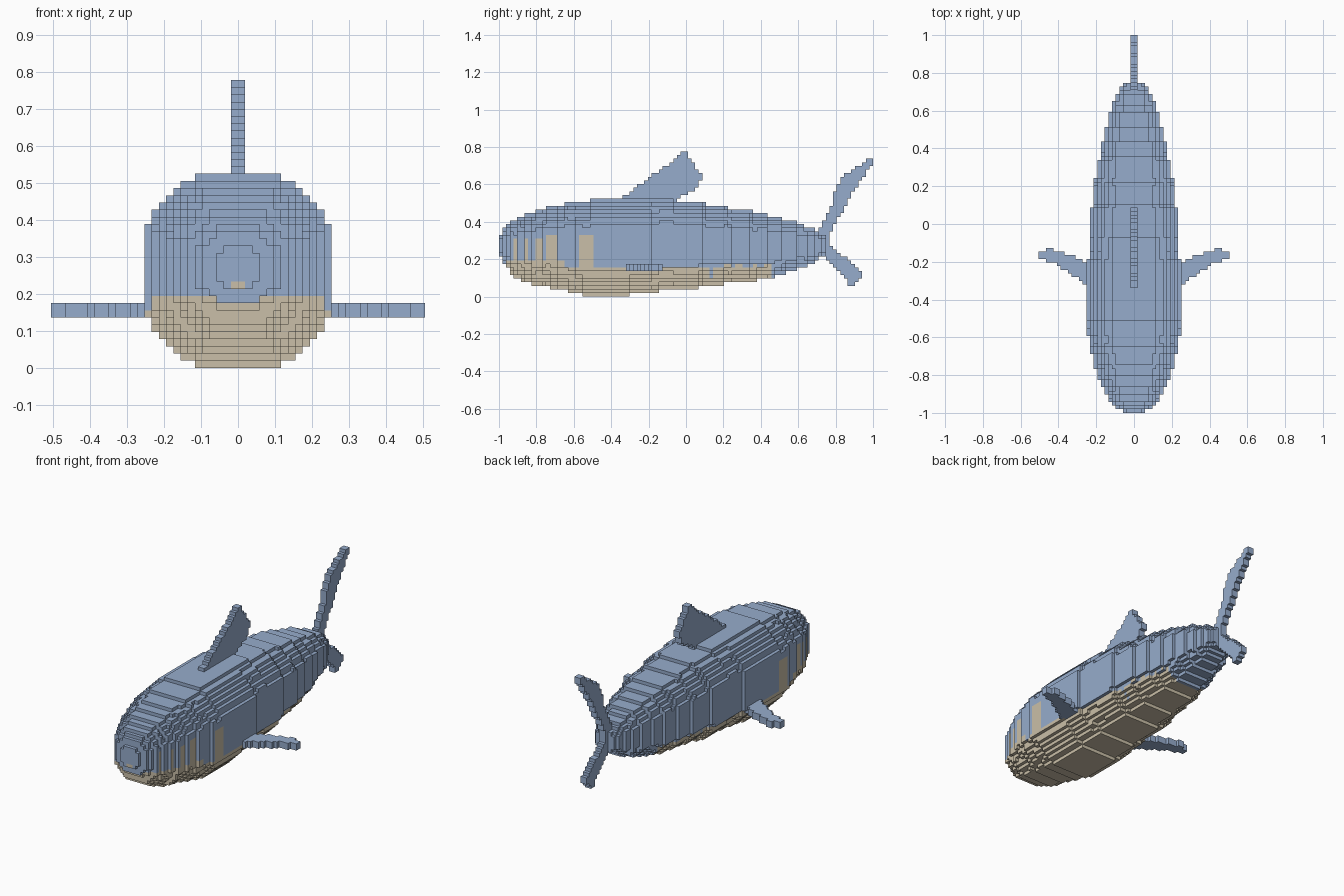
import bpy, bmesh, math
from mathutils import Vector

if "Cube" in bpy.data.objects:
    bpy.data.objects.remove(bpy.data.objects["Cube"])

V = 2 / 103  # block size


def material(name, rgb):
    m = bpy.data.materials.new(name)
    m.diffuse_color = (*rgb, 1)
    m.use_nodes = True
    m.node_tree.nodes["Principled BSDF"].inputs["Base Color"].default_value = m.diffuse_color
    return m


BLUE = material("slate blue skin", (0.305, 0.413, 0.604))
TAN = material("tan belly", (0.591, 0.521, 0.392))

DIRS = [(1, 0, 0), (-1, 0, 0), (0, 1, 0), (0, -1, 0), (0, 0, 1), (0, 0, -1)]


def block_object(name, cells, paint=None):
    """Skin a set of (i, j, k) blocks with their exposed faces and merge flat areas."""
    bm = bmesh.new()
    verts = {}

    def vert(p):
        if p not in verts:
            verts[p] = bm.verts.new((p[0] * V, -1 + p[1] * V, p[2] * V))
        return verts[p]

    for c in sorted(cells):
        for d in DIRS:
            if tuple(c[n] + d[n] for n in range(3)) in cells:
                continue
            a = [abs(n) for n in d].index(1)
            u, w = (a + 1) % 3, (a + 2) % 3
            quad = []
            for s, t in ((0, 0), (1, 0), (1, 1), (0, 1)):
                p = list(c)
                p[a] += max(d[a], 0)
                p[u] += s
                p[w] += t
                quad.append(vert(tuple(p)))
            if d[a] < 0:
                quad.reverse()
            f = bm.faces.new(quad)
            f.material_index = paint(c, d) if paint else 0
    bmesh.ops.dissolve_limit(bm, angle_limit=math.radians(1), verts=bm.verts[:],
                             edges=bm.edges[:], delimit={'MATERIAL'})
    me = bpy.data.meshes.new(name)
    bm.to_mesh(me)
    bm.free()
    me.materials.append(BLUE)
    me.materials.append(TAN)
    ob = bpy.data.objects.new(name, me)
    bpy.context.collection.objects.link(ob)
    return ob


def inside(poly, a, b):
    hit = False
    for (x0, y0), (x1, y1) in zip(poly, poly[1:] + poly[:1]):
        if (y0 > b) != (y1 > b) and a < x0 + (b - y0) * (x1 - x0) / (y1 - y0):
            hit = not hit
    return hit


def upright_fin(name, poly):
    """Two-block-thick fin on the centre plane from a (y, z) outline."""
    cells = {(i, j, k) for i in (-1, 0) for j in range(103) for k in range(42)
             if inside(poly, -1 + (j + .5) * V, (k + .5) * V)}
    return block_object(name, cells)


# Body: y, half width, bottom, top
STATIONS = [
    (-1.00, .040, .235, .315), (-.975, .085, .185, .360), (-.95, .115, .145, .385),
    (-.92, .135, .105, .410), (-.88, .160, .085, .430), (-.83, .180, .068, .450),
    (-.76, .205, .055, .470), (-.68, .228, .040, .492), (-.57, .245, .012, .505),
    (-.48, .252, .000, .522), (-.32, .252, .006, .527), (-.20, .243, .026, .524),
    (-.04, .238, .035, .513), (.07, .225, .050, .500), (.24, .203, .072, .474),
    (.36, .180, .085, .455), (.47, .157, .105, .430), (.55, .138, .130, .408),
    (.61, .120, .150, .390), (.67, .100, .178, .367), (.75, .055, .228, .322)]


def station(y):
    for a, b in zip(STATIONS, STATIONS[1:]):
        if y <= b[0]:
            t = (y - a[0]) / (b[0] - a[0])
            return [round((p + (q - p) * t) / V) for p, q in zip(a[1:], b[1:])]


body = set()
for j in range(90):
    w, lo, hi = station(-1 + (j + .5) * V)
    mid, h = (lo + hi) / 2, (hi - lo) / 2
    for k in range(lo, hi):
        for i in range(-w, w):
            if ((i + .5) / w) ** 2 + ((k + .5 - mid) / h) ** 2 <= (14 / 13) ** 2:
                body.add((i, j, k))

# Pale gill bars on the flanks: y start, y end, top
GILLS = [(-.925, -.90, .31), (-.865, -.84, .32), (-.80, -.775, .31),
         (-.75, -.69, .33), (-.575, -.50, .33)]
# Pale notches behind the belly line
NOTCHES = [(.20, .235), (.27, .30), (.36, .38), (.41, .46)]


def skin(c, d):
    i, j, k = c
    y, z = -1 + (j + .5) * V, (k + .5) * V
    if y < -.955:                                  # nose with small mouth
        return int(k == 11 and i in (-1, 0) and d[1] < 0)
    if y > .46:                                    # tail root
        return 0
    if k < 8:                                      # belly
        return int(not (.12 < y < .15 and d[0] and k > 4))
    if y < -.66 and k < 10:                        # jaw
        return 1
    if y < -.90 and abs(i + .5) > 6.9 and z < .215:
        return 1
    if d[0] or (y < -.90 and abs(i + .5) > 6.9):
        if any(a <= y <= b and z < top for a, b, top in GILLS):
            return 1
    return int(bool(d[0]) and k < 9 and any(a <= y <= b for a, b in NOTCHES))


block_object("body", body, skin)

# Dorsal fin
upright_fin("dorsal_fin", [
    (-.36, .49), (-.34, .53), (-.28, .575), (-.20, .635), (-.10, .705), (-.02, .777),
    (.01, .777), (.025, .725), (.065, .68), (.085, .66), (.085, .62), (.04, .57),
    (-.03, .53), (-.06, .49)])

# Tail fin, upper and lower lobes
upright_fin("tail_upper_lobe", [
    (.69, .27), (.71, .34), (.74, .42), (.78, .50), (.80, .58), (.83, .64), (.88, .67),
    (.93, .705), (.97, .741), (1.01, .741), (1.00, .715), (.96, .66), (.92, .60),
    (.88, .54), (.84, .46), (.80, .40), (.765, .33), (.76, .27)])
upright_fin("tail_lower_lobe", [
    (.70, .32), (.75, .32), (.78, .27), (.935, .135), (.935, .10), (.90, .06),
    (.88, .06), (.84, .11), (.79, .16), (.74, .22)])

# Pectoral fins from an (x, y) outline, mirrored
PECTORAL = [
    (.19, -.34), (.265, -.325), (.30, -.29), (.35, -.25), (.41, -.215), (.47, -.19),
    (.506, -.178), (.506, -.15), (.475, -.14), (.465, -.122), (.44, -.122),
    (.42, -.14), (.33, -.17), (.25, -.20), (.19, -.20)]
right = {(i, j, k) for i in range(9, 26) for j in range(103) for k in (7, 8)
         if inside(PECTORAL, (i + .5) * V, -1 + (j + .5) * V)}
block_object("pectoral_fin_right", right)
block_object("pectoral_fin_left", {(-1 - i, j, k) for i, j, k in right})
